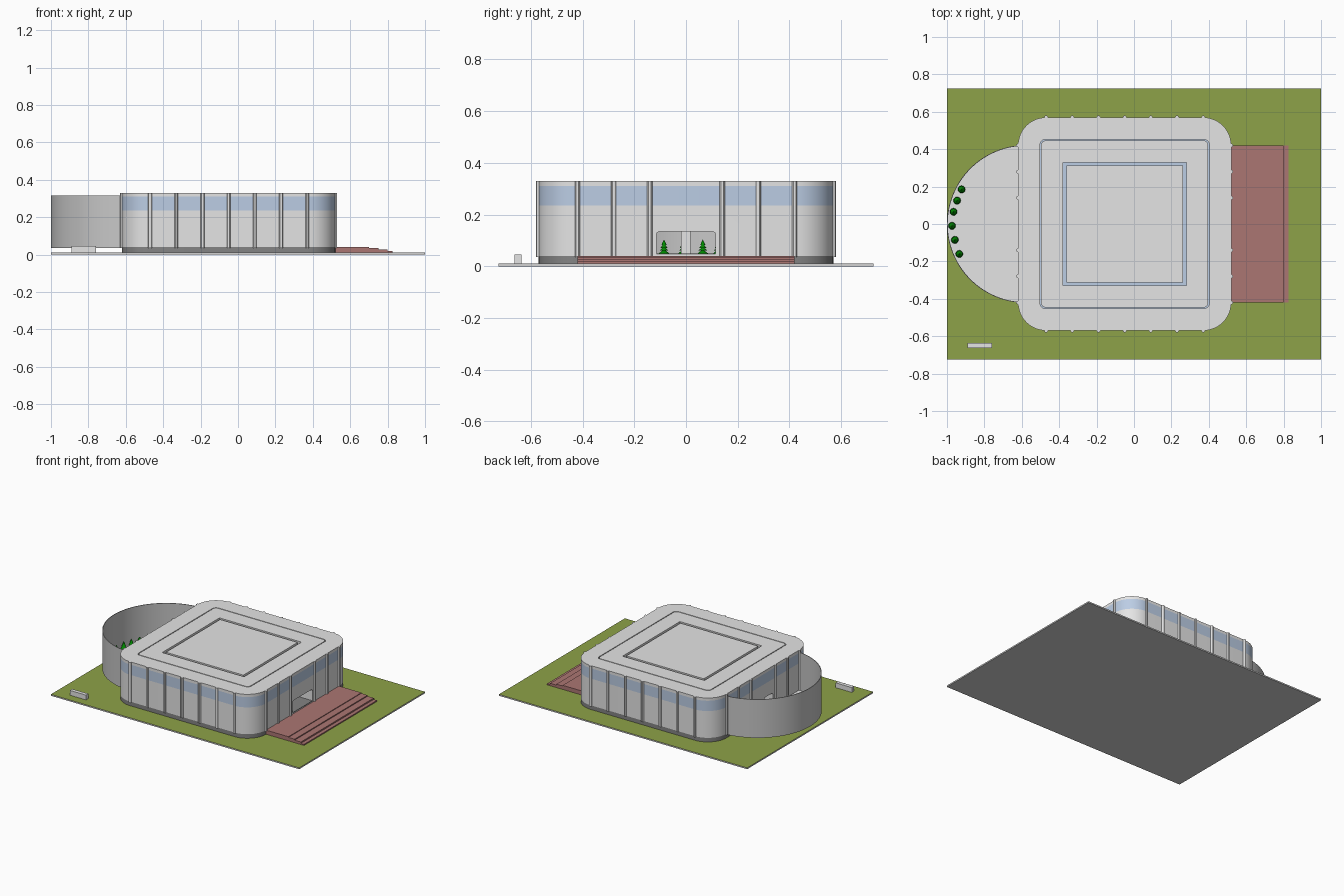
import bpy, bmesh, math

if "Cube" in bpy.data.objects:
    bpy.data.objects.remove(bpy.data.objects["Cube"])

def mat(name, r, g, b):
    m = bpy.data.materials.new(name)
    m.diffuse_color = (r, g, b, 1)
    m.use_nodes = True
    m.node_tree.nodes["Principled BSDF"].inputs["Base Color"].default_value = m.diffuse_color
    return m

WALL = mat("light grey", 0.78, 0.78, 0.78)
BASE = mat("dark grey", 0.23, 0.23, 0.23)
SCREEN = mat("mid grey", 0.57, 0.57, 0.57)
EARTH = mat("plate grey", 0.65, 0.65, 0.65)
GLASS = mat("pale blue glass", 0.50, 0.61, 0.78)
GRASS = mat("grass green", 0.27, 0.36, 0.065)
BRICK = mat("brick red", 0.41, 0.18, 0.17)
LEAF = mat("leaf green", 0.0, 0.25, 0.0)
BARK = mat("bark brown", 0.10, 0.05, 0.02)

CX = -0.05  # centre of the building in x

def finish(name, bm, *mats, smooth=True):
    bmesh.ops.recalc_face_normals(bm, faces=bm.faces)
    me = bpy.data.meshes.new(name)
    bm.to_mesh(me)
    bm.free()
    for m in mats:
        me.materials.append(m)
    ob = bpy.data.objects.new(name, me)
    bpy.context.collection.objects.link(ob)
    if smooth:
        bpy.ops.object.select_all(action='DESELECT')
        ob.select_set(True)
        bpy.context.view_layer.objects.active = ob
        bpy.ops.object.shade_smooth_by_angle(angle=math.radians(30))
    return ob

def rounded(half, r, n=12):
    """Rounded square outline around the building centre."""
    pts = []
    for k, (sx, sy) in enumerate([(1, 1), (-1, 1), (-1, -1), (1, -1)]):
        for i in range(n + 1):
            a = math.pi / 2 * (k + i / n)
            pts.append((CX + sx * (half - r) + r * math.cos(a),
                        sy * (half - r) + r * math.sin(a)))
    return pts

def prism(bm, pts, z0, z1, hole=None):
    n = len(pts)
    def loop(p, z):
        return [bm.verts.new((x, y, z)) for x, y in p]
    def strip(a, b):
        for i in range(n):
            j = (i + 1) % n
            bm.faces.new((a[i], a[j], b[j], b[i]))
    lo, hi = loop(pts, z0), loop(pts, z1)
    strip(lo, hi)
    if hole:
        hl, hh = loop(hole, z0), loop(hole, z1)
        strip(hh, hl)
        strip(hi, hh)
        strip(hl, lo)
    else:
        bm.faces.new(hi)
        bm.faces.new(lo[::-1])

def slab(name, m, pts, z0, z1, hole=None):
    bm = bmesh.new()
    prism(bm, pts, z0, z1, hole)
    return finish(name, bm, m)

def rect(x0, x1, y0, y1):
    return [(x0, y0), (x1, y0), (x1, y1), (x0, y1)]

# Ground plate: grass on top, grey underneath
ground = slab("ground_plate", EARTH, rect(-1, 1, -0.725, 0.725), 0, 0.01)
ground.data.materials.append(GRASS)
for p in ground.data.polygons:
    p.material_index = 1 if p.normal.z > 0.5 else 0

# Building: plinth, wall, glass band
outline = rounded(0.57, 0.15)
slab("plinth", BASE, outline, 0.01, 0.04)
wall = slab("lower_wall", WALL, outline, 0.04, 0.235)
slab("glass_band", GLASS, outline, 0.235, 0.31)

# Passage cut through the wall, with rounded top corners
bm = bmesh.new()
prof = [(-0.115, 0.046), (0.115, 0.046)]
for c, a0 in ((0.1, 0), (-0.1, 90)):
    for i in range(5):
        a = math.radians(a0 + 22.5 * i)
        prof.append((c + 0.015 * math.cos(a), 0.12 + 0.015 * math.sin(a)))
ends = [[bm.verts.new((x, y, z)) for y, z in prof] for x in (-0.8, 0.7)]
for i in range(len(prof)):
    j = (i + 1) % len(prof)
    bm.faces.new((ends[0][i], ends[0][j], ends[1][j], ends[1][i]))
bm.faces.new(ends[0])
bm.faces.new(ends[1][::-1])
cutter = finish("passage_cutter", bm, WALL, smooth=False)
cutter.hide_render = True
mod = wall.modifiers.new("passage", 'BOOLEAN')
mod.operation = 'DIFFERENCE'
mod.solver = 'EXACT'
mod.object = cutter
bpy.ops.object.select_all(action='DESELECT')
wall.select_set(True)
bpy.context.view_layer.objects.active = wall
bpy.ops.object.modifier_apply(modifier=mod.name)
bpy.data.objects.remove(cutter)
slab("passage_post", WALL, rect(-0.62, -0.59, -0.02, 0.018), 0.045, 0.136)
slab("passage_floor", BASE, rect(-0.62, 0.52, -0.114, 0.114), 0.045, 0.05)

# Roof in three pieces, leaving two glazed grooves between them
slab("roof_rim", WALL, outline, 0.31, 0.33, rounded(0.4525, 0.03))
slab("roof_middle", WALL, rounded(0.4465, 0.025), 0.31, 0.33, rounded(0.33, 0.002))
slab("roof_centre", WALL, rounded(0.312, 0.002), 0.31, 0.33)

# Vertical ribs on all four sides
bm = bmesh.new()
spots = [(-0.47 + 0.14 * i, s * 0.57) for i in range(7) for s in (-1, 1)]
spots += [(x, s * y) for x in (-0.62, 0.52) for y in (0.14, 0.28, 0.42) for s in (-1, 1)]
for x, y in spots:
    ring = [(x + 0.01 * math.cos(math.pi * k / 6), y + 0.01 * math.sin(math.pi * k / 6))
            for k in range(12)]
    prism(bm, ring, 0.036, 0.33)
finish("wall_ribs", bm, WALL)

# Entrance terrace with shallow steps
bm = bmesh.new()
for x1, z1 in ((0.826, 0.018), (0.80, 0.028), (0.75, 0.035), (0.70, 0.04)):
    prism(bm, rect(0.51, x1, -0.42, 0.42), 0.01, z1)
finish("entrance_terrace", bm, BRICK, smooth=False)

# Curved courtyard screen and floor
def arc(r, n=48):
    return [(-0.578 + r * math.cos(math.radians(95 + 170 * i / n)),
             r * math.sin(math.radians(95 + 170 * i / n))) for i in range(n + 1)]
slab("courtyard_screen", SCREEN, arc(0.422) + arc(0.418)[::-1], 0.035, 0.315)
slab("courtyard_floor", WALL, arc(0.419), 0.034, 0.039)

# Courtyard fir trees with flat, flared tiers
trees = [(-0.922, 0.185), (-0.946, 0.125), (-0.965, 0.065),
         (-0.973, -0.01), (-0.958, -0.085), (-0.934, -0.16)]
for k, (x, y) in enumerate(trees):
    bm = bmesh.new()
    def cone(r1, r2, z0, z1, idx):
        old = set(bm.faces)
        v = bmesh.ops.create_cone(bm, cap_ends=True, segments=12, radius1=r1,
                                  radius2=r2, depth=z1 - z0)["verts"]
        bmesh.ops.translate(bm, verts=v, vec=(x, y, (z0 + z1) / 2))
        for f in set(bm.faces) - old:
            f.material_index = idx
    cone(0.004, 0.004, 0.038, 0.055, 1)
    for i, r in enumerate((0.020, 0.0175, 0.014, 0.0105)):
        z = 0.050 + 0.0105 * i
        cone(r, 0.005, z, z + 0.0115, 0)
    cone(0.007, 0.0005, 0.090, 0.103, 0)
    finish("fir_tree_%d" % (k + 1), bm, LEAF, BARK, smooth=False)

# Low sign block on the lawn
slab("sign_block", WALL, rect(-0.89, -0.76, -0.663, -0.636), 0.01, 0.045)
